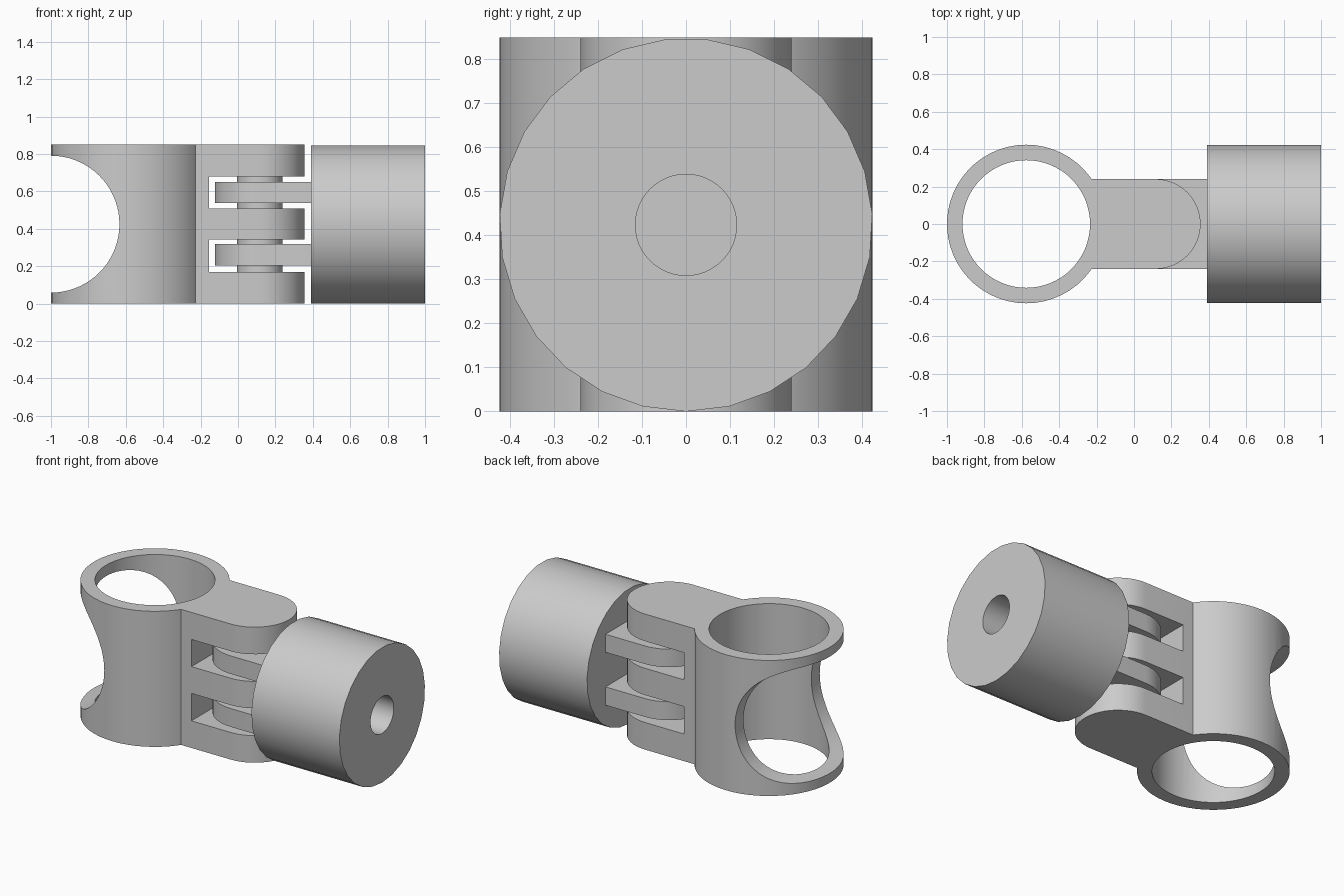
import bpy, bmesh, math
from mathutils import Matrix, Vector

if "Cube" in bpy.data.objects:
    bpy.data.objects.remove(bpy.data.objects["Cube"], do_unlink=True)

grey = bpy.data.materials.new("light grey")
grey.use_nodes = True
colour = (0.6, 0.6, 0.6, 1)
grey.diffuse_color = colour
grey.node_tree.nodes["Principled BSDF"].inputs["Base Color"].default_value = colour

H = 0.85            # overall height
MID = H / 2
R = 0.424           # outer radius of sleeve and barrel
SLEEVE_X = -0.576
PIVOT_X = 0.116
HALF = 0.24         # half width of the hinge


def make(name, bm):
    bmesh.ops.recalc_face_normals(bm, faces=bm.faces)
    mesh = bpy.data.meshes.new(name)
    bm.to_mesh(mesh)
    bm.free()
    mesh.materials.append(grey)
    ob = bpy.data.objects.new(name, mesh)
    bpy.context.collection.objects.link(ob)
    return ob


def prism(name, points, z0, z1):
    """Extrude a flat outline from z0 up to z1."""
    bm = bmesh.new()
    face = bm.faces.new([bm.verts.new((x, y, z0)) for x, y in points])
    top = bmesh.ops.extrude_face_region(bm, geom=[face])["geom"]
    verts = [v for v in top if isinstance(v, bmesh.types.BMVert)]
    bmesh.ops.translate(bm, verts=verts, vec=(0, 0, z1 - z0))
    return make(name, bm)


def arc(cx, r, start, end, n):
    steps = [math.radians(start + (end - start) * i / n) for i in range(n + 1)]
    return [(cx + r * math.cos(a), r * math.sin(a)) for a in steps]


def cylinder(name, r, length, centre, axis="Z", sides=64):
    bm = bmesh.new()
    turn = {"Z": Matrix(), "X": Matrix.Rotation(math.pi / 2, 4, "Y"),
            "Y": Matrix.Rotation(math.pi / 2, 4, "X")}[axis]
    # for the X axis this puts a corner at the lowest point
    spin = Matrix.Rotation(math.pi / 2 if axis == "Y" else 0, 4, "Z")
    bmesh.ops.create_cone(bm, cap_ends=True, segments=sides, radius1=r, radius2=r,
                          depth=length, matrix=Matrix.Translation(centre) @ turn @ spin)
    if axis == "X":
        low = min(bm.verts, key=lambda v: v.co.z).co - Vector(centre)
        angle = math.atan2(low.y, -low.z)
        bmesh.ops.rotate(bm, verts=bm.verts, cent=centre,
                         matrix=Matrix.Rotation(-angle, 3, "X"))
    return make(name, bm)


def combine(ob, other, operation):
    mod = ob.modifiers.new(operation.lower(), "BOOLEAN")
    mod.operation, mod.solver, mod.object = operation, "EXACT", other
    bpy.context.view_layer.objects.active = ob
    bpy.ops.object.modifier_apply(modifier=mod.name)
    bpy.data.objects.remove(other, do_unlink=True)


# Sleeve with its hinge lug, bored through and scooped at the open side
clamp = cylinder("sleeve_and_lug", R, H, (SLEEVE_X, 0, MID), sides=54)
lug = prism("lug", arc(PIVOT_X, HALF, -90, 90, 24) + [(-0.4, HALF), (-0.4, -HALF)], 0, H)
combine(clamp, lug, "UNION")
combine(clamp, cylinder("bore", 0.341, 2, (SLEEVE_X, 0, MID)), "DIFFERENCE")
combine(clamp, cylinder("scoop", 0.366, 2, (-1, 0, MID), "Y", 72), "DIFFERENCE")

# Two slots across the lug, each holding a tongue
slots = [(0.17, 0.342), (0.51, 0.68)]
for z0, z1 in slots:
    slot = prism("slot", [(-0.155, -1), (0.6, -1), (0.6, 1), (-0.155, 1)], z0, z1)
    combine(clamp, slot, "DIFFERENCE")

# Tongues reaching from the barrel into the slots
tongues = []
for label, z0, z1 in (("lower", 0.205, 0.32), ("upper", 0.537, 0.65)):
    outline = arc(PIVOT_X, HALF, 90, 270, 24) + [(0.41, -HALF), (0.41, HALF)]
    tongues.append(prism(label + "_tongue", outline, z0, z1))

# Spacer bosses filling the gaps above and below each tongue
bosses = []
for label, z0, z1 in (("lower", 0.17, 0.205), ("lower_inner", 0.32, 0.342),
                      ("upper_inner", 0.51, 0.537), ("upper", 0.65, 0.68)):
    bosses.append(cylinder(label + "_spacer", 0.122, z1 - z0,
                           (PIVOT_X, 0, (z0 + z1) / 2), sides=40))

# Round barrel with a blind hole in its end
barrel = cylinder("barrel", R, 0.61, (0.695, 0, R), "X", 27)
combine(barrel, cylinder("barrel_hole", 0.115, 0.5, (0.8, 0, R), "X", 48), "DIFFERENCE")

# Smooth the round walls, keep edges sharp
bpy.ops.object.select_all(action="DESELECT")
for ob in [clamp, barrel] + tongues + bosses:
    ob.select_set(True)
bpy.context.view_layer.objects.active = clamp
bpy.ops.object.shade_smooth_by_angle(angle=math.radians(30))
